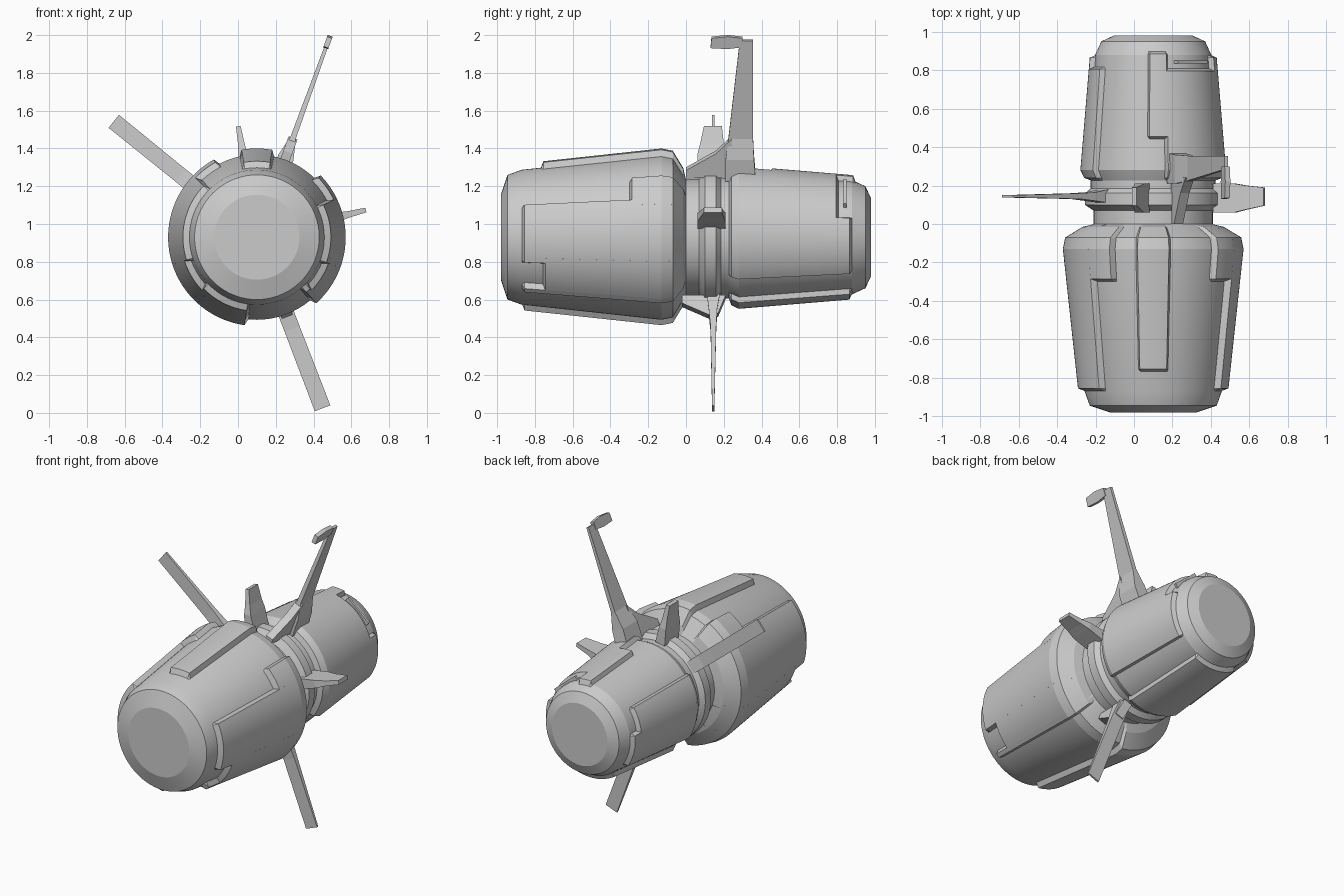
import bpy, bmesh, math

if "Cube" in bpy.data.objects:
    bpy.data.objects.remove(bpy.data.objects["Cube"])

CX, CZ = 0.10, 0.93          # axis of the hull, running along y


def polar(y, r, deg, t=0.0):
    """Point at radius r and angle deg about the axis, shifted t sideways."""
    a = math.radians(deg)
    return (CX + r * math.cos(a) - t * math.sin(a), y,
            CZ + r * math.sin(a) + t * math.cos(a))


def loft(name, rings, smooth=True):
    """Skin equal-length rings of points and cap both ends."""
    bm = bmesh.new()
    vs = [[bm.verts.new(p) for p in ring] for ring in rings]
    n = len(rings[0])
    for a, b in zip(vs, vs[1:]):
        for i in range(n):
            j = (i + 1) % n
            bm.faces.new((a[i], a[j], b[j], b[i]))
    bm.faces.new(vs[0])
    bm.faces.new(vs[-1])
    bmesh.ops.recalc_face_normals(bm, faces=bm.faces)
    me = bpy.data.meshes.new(name)
    bm.to_mesh(me)
    bm.free()
    ob = bpy.data.objects.new(name, me)
    bpy.context.collection.objects.link(ob)
    if smooth:
        bpy.ops.object.select_all(action='DESELECT')
        ob.select_set(True)
        bpy.context.view_layer.objects.active = ob
        bpy.ops.object.shade_smooth_by_angle(angle=math.radians(15))
    return ob


def lathe(name, profile, sides=72):
    return loft(name, [[polar(y, r, 360 * i / sides) for i in range(sides)]
                       for y, r in profile])


def radius(profile, y):
    for (y0, r0), (y1, r1) in zip(profile, profile[1:]):
        if y0 <= y <= y1:
            return r0 + (r1 - r0) * (y - y0) / (y1 - y0)


def plate(name, profile, a0, a1, y0, y1, off=0.033, bev=2.0, slope=0.015):
    """Raised armour panel that follows the hull profile, with sloped edges."""
    ys = [y0 + slope] + [y for y, _ in profile if y0 + slope < y < y1 - slope] + [y1 - slope]
    n = max(1, round((a1 - a0 - 2 * bev) / 3))
    angles = [a0 + bev + (a1 - a0 - 2 * bev) * i / n for i in range(n + 1)]

    def ring(a, o):
        outer = [polar(y, radius(profile, y) + o, a) for y in ys]
        ends = [polar(y, radius(profile, y) - 0.005, a) for y in (y1, y0)]
        inner = [polar(y, radius(profile, y) - 0.03, a) for y in reversed(ys)]
        return outer + [ends[0]] + inner + [ends[1]]
    rings = [ring(a0, 0.0)] + [ring(a, off) for a in angles] + [ring(a1, 0.0)]
    loft(name, rings)


def fin(name, deg, sections):
    """Radial blade; each section is (r, y0, y1, tangential width)."""
    loft(name, [[polar(y0, r, deg, -w / 2), polar(y1, r, deg, -w / 2),
                 polar(y1, r, deg, w / 2), polar(y0, r, deg, w / 2)]
                for r, y0, y1, w in sections], smooth=False)


def web(name, deg, outline, w):
    """Flat bracket: (y, r) outline extruded sideways."""
    loft(name, [[polar(y, r, deg, s * w / 2) for y, r in outline] for s in (-1, 1)],
         smooth=False)


# Hull bodies and neck
front = [(-0.98, 0.225), (-0.945, 0.33), (-0.87, 0.357), (-0.13, 0.437),
         (-0.07, 0.425), (0.0, 0.31), (0.02, 0.30)]
rear = [(0.20, 0.31), (0.225, 0.325), (0.28, 0.352), (0.88, 0.302),
        (0.95, 0.27), (0.98, 0.205)]
lathe("front_hull", front)
lathe("rear_hull", rear)
lathe("neck", [(-0.02, 0.31), (0.07, 0.31), (0.10, 0.355), (0.16, 0.355),
               (0.185, 0.325), (0.23, 0.325)])

# Front hull armour: (start angle, end angle, y start, y end)
for i, p in enumerate([
        (-22, 28, -0.87, 0.0), (20, 46, -0.30, 0.0), (-46, -14, -0.76, 0.0),
        (-50, -42, -0.87, 0.0),
        (78, 102, -0.77, 0.0),
        (134, 200, -0.87, 0.0), (117, 142, -0.30, 0.0), (192, 230, -0.76, 0.0),
        (222, 264, -0.87, 0.0)]):
    plate(f"front_armour_{i + 1}", front, *p)

# Rear hull armour, leaving a slot near the tail
for i, p in enumerate([
        (-38, 95, 0.44, 0.81), (-38, 80, 0.225, 0.47), (-38, 20, 0.77, 0.88),
        (76, 95, 0.77, 0.90),
        (144, 215, 0.225, 0.82), (172, 215, 0.77, 0.88),
        (236, 296, 0.225, 0.88)]):
    plate(f"rear_armour_{i + 1}", rear, *p, off=0.027)
web("slot_bar", 50, [(0.835, 0.28), (0.835, 0.318), (0.85, 0.318), (0.85, 0.28)], 0.2)

# Long thin vanes with root brackets
for name, deg, length in (("upper_left_vane", 141, 0.975), ("lower_vane", -69, 0.97)):
    fin(name, deg, [(0.33, 0.11, 0.18, 0.08), (0.42, 0.12, 0.165, 0.085),
                    (0.52, 0.13, 0.16, 0.085), (length, 0.138, 0.15, 0.088)])
web("lower_vane_bracket", -69,
    [(-0.02, 0.34), (-0.02, 0.385), (0.12, 0.45), (0.17, 0.44), (0.21, 0.34)], 0.06)

# Short stub fins
for name, deg in (("top_stub_fin", 99.5), ("right_stub_fin", 14)):
    fin(name, deg, [(0.33, 0.06, 0.21, 0.07), (0.44, 0.06, 0.21, 0.05),
                    (0.50, 0.075, 0.20, 0.035), (0.595, 0.095, 0.19, 0.025)])

# Tall mast with bracket and forward-pointing head
fin("mast", 70, [(0.33, 0.21, 0.37, 0.09), (0.45, 0.21, 0.36, 0.085),
                 (0.56, 0.225, 0.355, 0.03), (1.11, 0.285, 0.355, 0.018)])
web("mast_bracket", 70,
    [(0.0, 0.345), (0.0, 0.385), (0.16, 0.48), (0.24, 0.56), (0.26, 0.34)], 0.05)
web("mast_head", 70,
    [(0.13, 1.07), (0.135, 1.125), (0.22, 1.135), (0.30, 1.125), (0.30, 1.075), (0.22, 1.065)],
    0.028)
